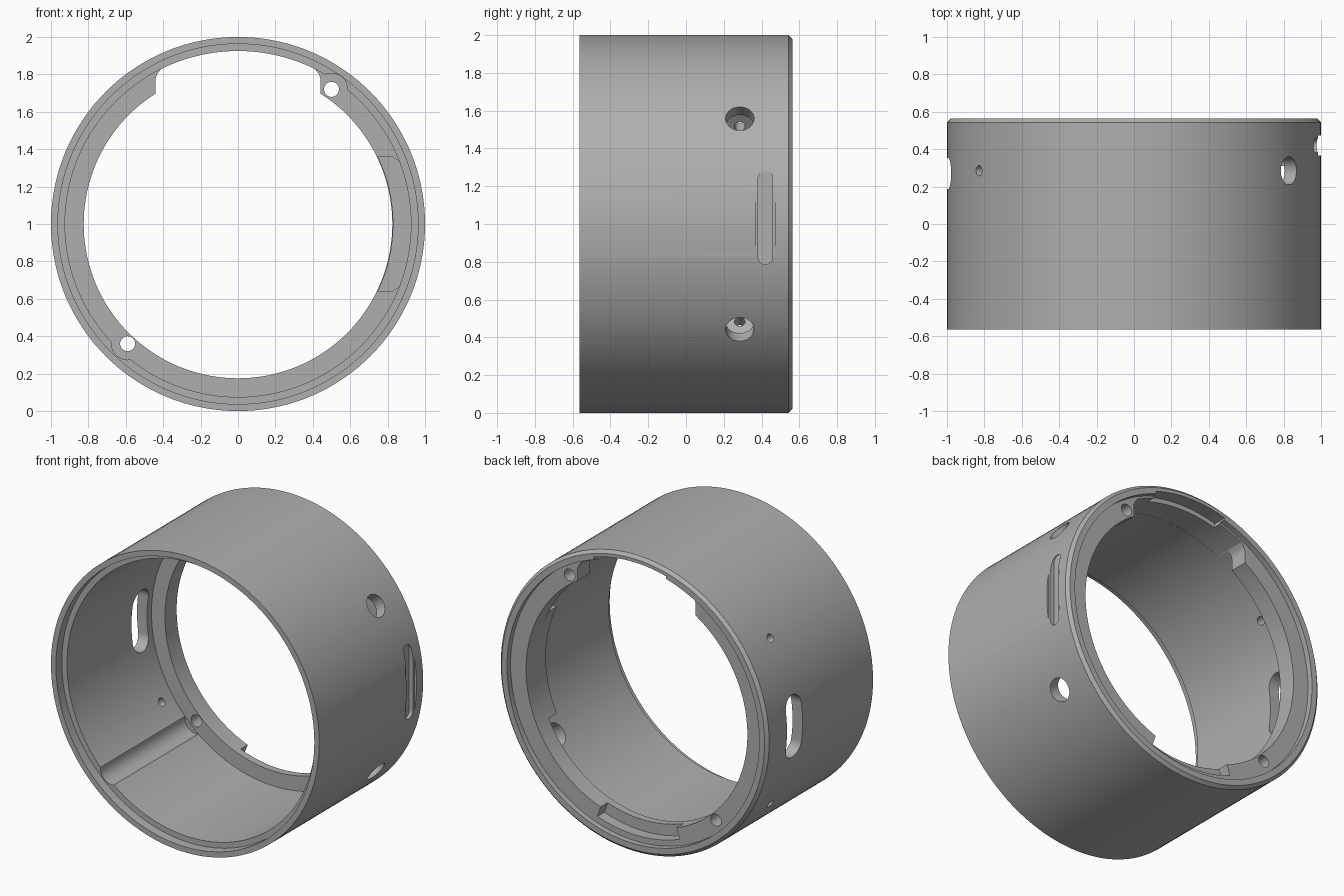
import bpy, bmesh
from math import sin, cos, pi, radians, sqrt, degrees, asin
from mathutils import Vector

if "Cube" in bpy.data.objects:
    bpy.data.objects.remove(bpy.data.objects["Cube"])

SEG = 144
HALF = 0.563   # half length along y
BORE = 0.925   # main bore radius
LIP = 0.825    # inner radius of the back flange

grey = bpy.data.materials.new("satin grey")
grey.use_nodes = True
colour = (0.43, 0.43, 0.43, 1)
grey.diffuse_color = colour
grey.node_tree.nodes["Principled BSDF"].inputs["Base Color"].default_value = colour


def finish(name, bm):
    bmesh.ops.recalc_face_normals(bm, faces=bm.faces)
    mesh = bpy.data.meshes.new(name)
    bm.to_mesh(mesh)
    bm.free()
    mesh.materials.append(grey)
    ob = bpy.data.objects.new(name, mesh)
    bpy.context.collection.objects.link(ob)
    return ob


def lathe(name, profile):
    """Closed (radius, y) profile turned around the y axis at z = 1."""
    bm = bmesh.new()
    rings = []
    for i in range(SEG):
        a = 2 * pi * i / SEG
        rings.append([bm.verts.new((r * cos(a), y, 1 + r * sin(a))) for r, y in profile])
    n = len(profile)
    for i in range(SEG):
        p, q = rings[i], rings[(i + 1) % SEG]
        for j in range(n):
            k = (j + 1) % n
            bm.faces.new((p[j], p[k], q[k], q[j]))
    return finish(name, bm)


def prism(name, points, vector):
    """Flat outline pushed along a vector."""
    bm = bmesh.new()
    face = bm.faces.new([bm.verts.new(p) for p in points])
    new = bmesh.ops.extrude_face_region(bm, geom=[face])["geom"]
    bmesh.ops.translate(bm, vec=vector, verts=[v for v in new if isinstance(v, bmesh.types.BMVert)])
    return finish(name, bm)


def along_y(name, outline, y0, y1):
    return prism(name, [(x, y0, 1 + z) for x, z in outline], Vector((0, y1 - y0, 0)))


def arc(r, a0, a1, n=24, cx=0, cz=0):
    steps = [radians(a0 + (a1 - a0) * i / n) for i in range(n + 1)]
    return [(cx + r * cos(a), cz + r * sin(a)) for a in steps]


def sector(name, r0, r1, a0, a1, y0, y1):
    return along_y(name, arc(r0, a0, a1) + arc(r1, a1, a0), y0, y1)


def rod(name, x, z, r, y0, y1):
    return along_y(name, arc(r, 0, 352.5, 47, x, z), y0, y1)


def radial(name, angle, r, y):
    """Round cutter pointing outward through the wall."""
    a = radians(angle)
    out, side = Vector((cos(a), 0, sin(a))), Vector((-sin(a), 0, cos(a)))
    base = Vector((0, y, 1)) + out * 0.8
    pts = [base + side * u + Vector((0, v, 0)) for u, v in arc(r, 0, 352.5, 47)]
    return prism(name, pts, out * 0.4)


def slot(name, x0, x1, y, z0, z1, r):
    """Upright round-ended cutter along x."""
    outline = arc(r, 0, 180, 16, y, z1 - r) + arc(r, 180, 360, 16, y, z0 + r)
    return prism(name, [(x0, u, v) for u, v in outline], Vector((x1 - x0, 0, 0)))


def combine(body, tool, operation="DIFFERENCE"):
    tool.hide_render = True
    mod = body.modifiers.new(tool.name, "BOOLEAN")
    mod.operation, mod.object, mod.solver = operation, tool, "EXACT"
    bpy.context.view_layer.objects.active = body
    bpy.ops.object.modifier_apply(modifier=mod.name)
    bpy.data.objects.remove(tool)


# Turned housing: thin wall, front counterbore, recessed back flange, chamfered end
body = lathe("ring_housing", [
    (1, -HALF), (1, HALF - 0.02), (0.98, HALF), (0.94, HALF), (0.94, 0.525),
    (LIP, 0.525), (LIP, 0.40), (BORE, 0.40), (BORE, -0.50), (0.963, -0.50), (0.963, -HALF)])

# Raised pad on the flange behind the side pocket
top = degrees(asin(0.36 / 0.828))
pad = arc(0.828, -top, top) + [(0.83, 0.36), (0.87, 0.33)] + arc(0.95, 18, -18) + [(0.87, -0.33), (0.83, -0.36)]
combine(body, along_y("flange_pad", pad, 0.31, 0.43), "UNION")

# Wide gap in the flange at the top, with eased outer corners
end = degrees(asin(0.41 / 0.926))
gap = [(-0.44, 0.5), (-0.44, 0.78), (-0.43, 0.805)] + arc(0.926, 90 + end, 90 - end) \
    + [(0.43, 0.805), (0.44, 0.78), (0.44, 0.5)]
combine(body, along_y("flange_gap", gap, 0.3, 0.7))

# Arc recesses in the back face
combine(body, sector("top_recess", 0.8, 0.957, 72, 105, 0.47, 0.7))
combine(body, sector("bottom_recess", 0.7, 0.9, 249, 289, 0.45, 0.7))

# Screw holes through the flange, with clearance channels along the bore
for x, z in ((0.5, 0.72), (-0.59, -0.64)):
    combine(body, rod("screw_channel", x, z, 0.086, -0.7, 0.398))
    combine(body, rod("screw_hole", x, z, 0.04, 0.3, 0.7))

# Radial holes: large on one side, small ones opposite
for angle, r, y in ((34, 0.075, 0.285), (-34, 0.075, 0.285), (146, 0.028, 0.285), (214, 0.028, 0.285)):
    combine(body, radial("radial_hole", angle, r, y))

# Blind pocket with a stepped edge, and the open slot on the other side
combine(body, slot("pocket_edge", 0.985, 1.2, 0.42, 0.765, 1.3, 0.053))
combine(body, slot("pocket", 0.955, 1.2, 0.42, 0.785, 1.28, 0.038))
combine(body, slot("side_slot", -1.2, -0.8, 0.27, 0.79, 1.21, 0.083))

# Smooth the turned surfaces, keep machined edges crisp
bpy.ops.object.select_all(action="DESELECT")
body.select_set(True)
bpy.context.view_layer.objects.active = body
bpy.ops.object.shade_smooth_by_angle(angle=radians(25))
